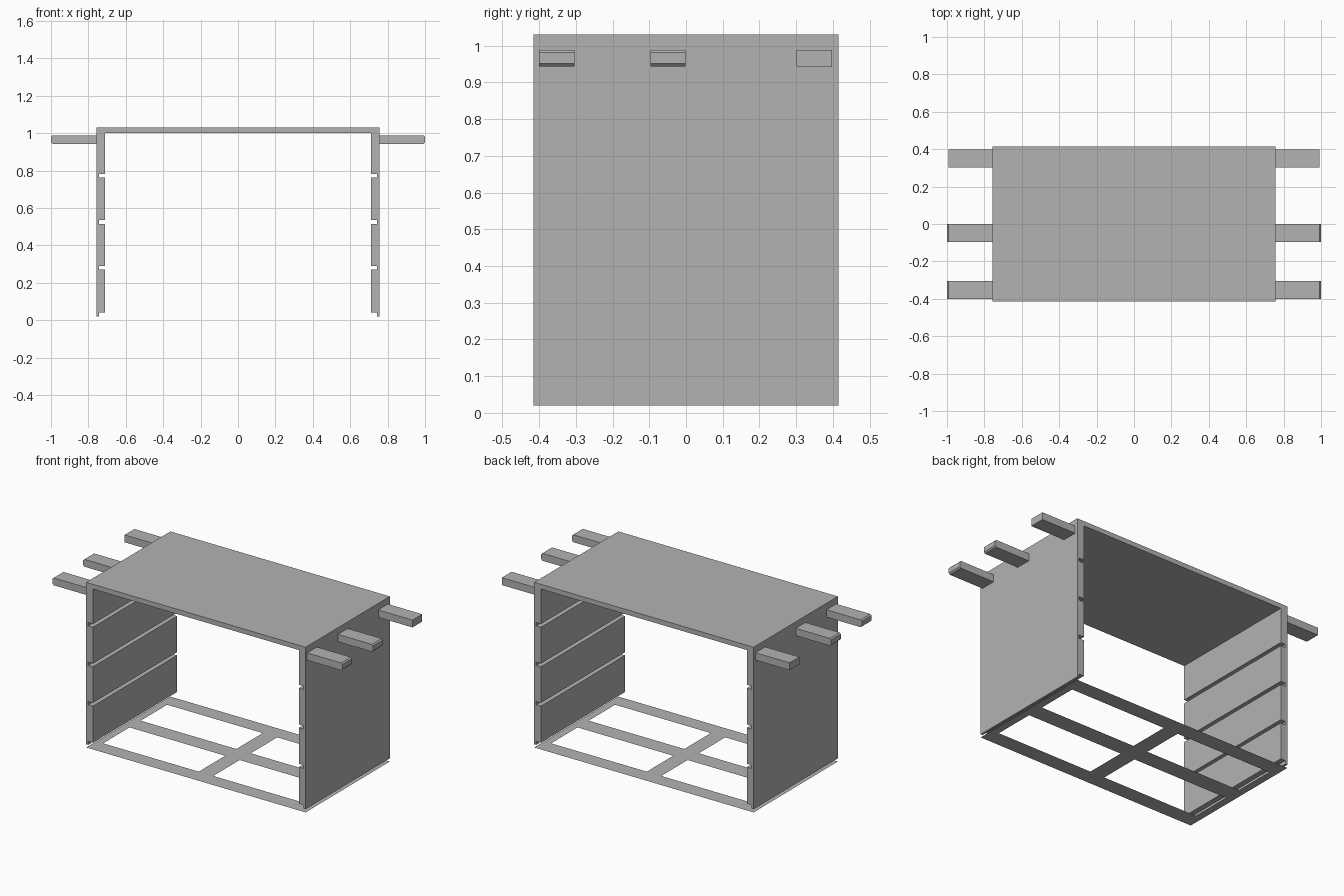
import bpy
import bmesh

cube = bpy.data.objects.get("Cube")
if cube:
    bpy.data.objects.remove(cube, do_unlink=True)

grey = bpy.data.materials.new("plain grey")
grey.use_nodes = True
colour = (0.45, 0.45, 0.45, 1)
grey.diffuse_color = colour
grey.node_tree.nodes["Principled BSDF"].inputs["Base Color"].default_value = colour

HALF_W, HALF_D, TOP = 0.757, 0.415, 1.03
INNER, GROOVE = 0.71, 0.743
FLOOR, CEILING = 0.02, 1.0


def add_prism(name, points, offset):
    """Extrude a closed outline along the offset vector."""
    bm = bmesh.new()
    face = bm.faces.new([bm.verts.new(p) for p in points])
    grown = bmesh.ops.extrude_face_region(bm, geom=[face])["geom"]
    moved = [g for g in grown if isinstance(g, bmesh.types.BMVert)]
    bmesh.ops.translate(bm, verts=moved, vec=offset)
    bmesh.ops.recalc_face_normals(bm, faces=bm.faces)
    mesh = bpy.data.meshes.new(name)
    bm.to_mesh(mesh)
    bm.free()
    mesh.materials.append(grey)
    obj = bpy.data.objects.new(name, mesh)
    bpy.context.collection.objects.link(obj)
    return obj


def add_box(name, x0, x1, y0, y1, z0, z1):
    outline = [(x0, y0, z0), (x1, y0, z0), (x1, y1, z0), (x0, y1, z0)]
    return add_prism(name, outline, (0, 0, z1 - z0))


# Top panel
add_box("top_panel", -HALF_W, HALF_W, -HALF_D, HALF_D, CEILING, TOP)

# Open floor frame: a grid of cells with four of them left out as windows
xs = [-HALF_W, -INNER, -0.05, 0.05, INNER, HALF_W]
ys = [-HALF_D, -0.315, -0.055, 0.055, 0.315, HALF_D]
bm = bmesh.new()
grid = [[bm.verts.new((x, y, 0)) for y in ys] for x in xs]
for i in range(len(xs) - 1):
    for j in range(len(ys) - 1):
        if i % 2 and j % 2:
            continue
        bm.faces.new((grid[i][j], grid[i + 1][j], grid[i + 1][j + 1], grid[i][j + 1]))
bmesh.ops.solidify(bm, geom=bm.faces[:], thickness=FLOOR)
zs = [v.co.z for v in bm.verts]
bmesh.ops.translate(bm, verts=bm.verts, vec=(0, 0, -min(zs)))
bmesh.ops.recalc_face_normals(bm, faces=bm.faces)
bmesh.ops.dissolve_limit(bm, angle_limit=0.01, verts=bm.verts, edges=bm.edges)
frame_mesh = bpy.data.meshes.new("floor_frame")
bm.to_mesh(frame_mesh)
bm.free()
frame_mesh.materials.append(grey)
bpy.context.collection.objects.link(bpy.data.objects.new("floor_frame", frame_mesh))

# Side walls with runner grooves, and the carrying tabs
grooves = [(FLOOR, 0.042), (0.27, 0.291), (0.515, 0.536), (0.762, 0.783)]
tabs = [("front", -0.40, 1.0, 0.008), ("middle", -0.097, 1.0, 0.008), ("back", 0.301, 0.993, 0)]
for side, s in (("left", 1), ("right", -1)):
    profile = [(HALF_W, CEILING), (HALF_W, FLOOR)]
    for low, high in grooves:
        if low > FLOOR:
            profile.append((INNER, low))
        profile += [(GROOVE, low), (GROOVE, high), (INNER, high)]
    profile.append((INNER, CEILING))
    add_prism(side + "_wall", [(s * x, -HALF_D, z) for x, z in profile], (0, 2 * HALF_D, 0))

    low, high = 0.943, 0.989
    for place, y, end, cut in tabs:
        shape = [(HALF_W, low), (end - cut, low)]
        if cut:
            shape += [(end, low + cut), (end, high - cut)]
        shape += [(end - cut, high), (HALF_W, high)]
        add_prism(f"{side}_{place}_tab", [(s * x, y, z) for x, z in shape], (0, 0.096, 0))
